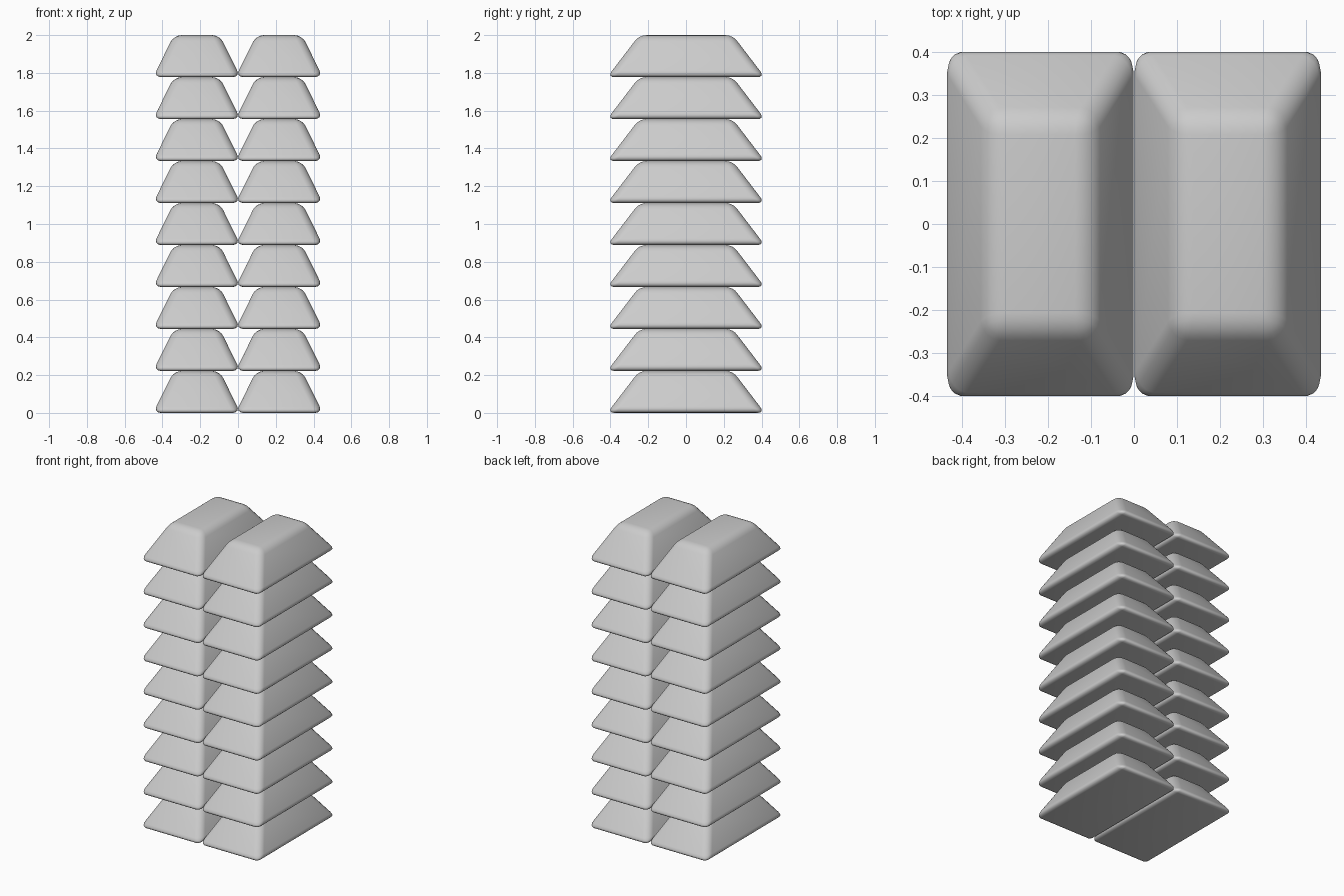
import bpy, bmesh

if "Cube" in bpy.data.objects:
    bpy.data.objects.remove(bpy.data.objects["Cube"])

LAYERS = 9
PITCH = 2.0 / LAYERS
BOTTOM = (0.231, 0.417)   # half sizes before rounding
TOP = (0.121, 0.247)
ROUND = 0.04


def ingot_mesh():
    # Tapered bar with every edge rounded
    bm = bmesh.new()
    bmesh.ops.create_cube(bm, size=2.0)
    for v in bm.verts:
        hx, hy = TOP if v.co.z > 0 else BOTTOM
        v.co = (v.co.x * hx, v.co.y * hy, PITCH if v.co.z > 0 else 0.0)
    bmesh.ops.bevel(bm, geom=bm.edges[:], offset=ROUND, offset_type='OFFSET',
                    segments=4, profile=0.5, affect='EDGES', clamp_overlap=True)
    for f in bm.faces:
        f.smooth = True
    mesh = bpy.data.meshes.new("ingot")
    bm.to_mesh(mesh)
    bm.free()
    return mesh


# Two columns of stacked bars sharing one mesh
mesh = ingot_mesh()
for side, x in (("left", -0.218), ("right", 0.218)):
    for i in range(LAYERS):
        ob = bpy.data.objects.new(f"ingot_{side}_{i + 1}", mesh)
        ob.location = (x, 0, i * PITCH)
        bpy.context.collection.objects.link(ob)
